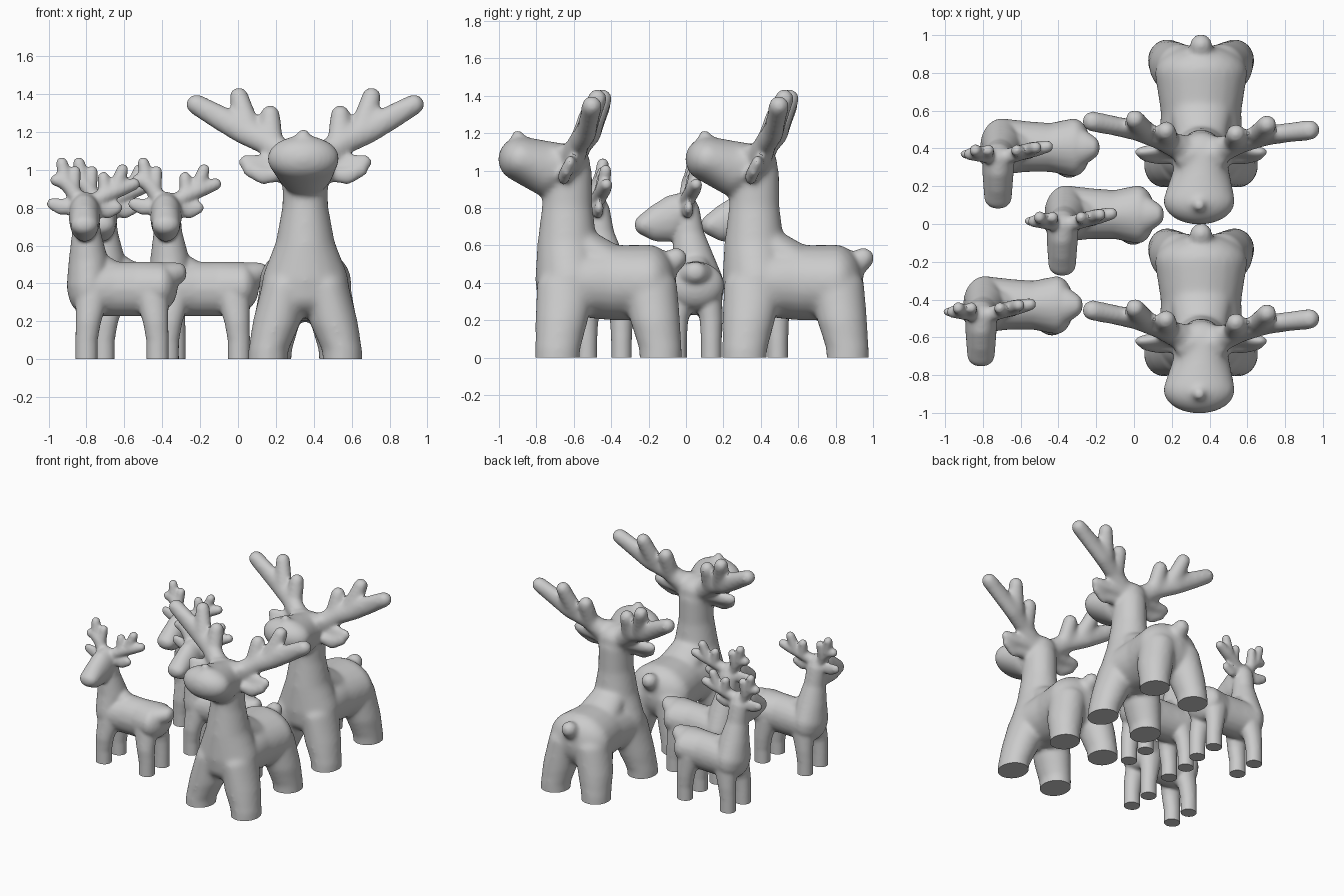
import bpy
import bmesh
from mathutils import Vector

default_cube = bpy.data.objects.get("Cube")
if default_cube:
    bpy.data.objects.remove(default_cube, do_unlink=True)

# One plain colour for the whole herd
clay = bpy.data.materials.new("plain_grey")
clay.use_nodes = True
GREY = (0.6, 0.6, 0.6, 1.0)
clay.diffuse_color = GREY
clay.node_tree.nodes["Principled BSDF"].inputs["Base Color"].default_value = GREY
clay.node_tree.nodes["Principled BSDF"].inputs["Roughness"].default_value = 0.7

# Unit sphere that is swept along every limb
ball = bmesh.new()
bmesh.ops.create_icosphere(ball, subdivisions=3, radius=1.0)
ball.verts.index_update()
BALL_VERTS = [v.co.copy() for v in ball.verts]
BALL_FACES = [[v.index for v in f.verts] for f in ball.faces]
ball.free()


class Sculpt:
    """Collects overlapping ellipsoids, then fuses them into one smooth skin."""

    def __init__(self):
        self.verts, self.faces = [], []

    def ellipsoid(self, centre, radii):
        start = len(self.verts)
        self.verts += [(centre[0] + v.x * radii[0],
                        centre[1] + v.y * radii[1],
                        centre[2] + v.z * radii[2]) for v in BALL_VERTS]
        self.faces += [[start + i for i in f] for f in BALL_FACES]

    def limb(self, *stations, mirror=False, skew=0.0, steps=10):
        """Each station is x, y, z and one radius, or x, y, z and three radii."""
        full = [tuple(s) + (s[3], s[3]) if len(s) == 4 else s for s in stations]
        for side in ((1, -1) if mirror else (1,)):
            for a, b in zip(full, full[1:]):
                for i in range(steps + 1):
                    t = i / steps
                    x, y, z, *radii = [p + (q - p) * t for p, q in zip(a, b)]
                    self.ellipsoid((x * side, y + skew * x * side, z), radii)

    def fuse(self, name, voxel, smoothing):
        raw = bpy.data.meshes.new(name + "_raw")
        raw.from_pydata(self.verts, [], self.faces)
        obj = bpy.data.objects.new(name, raw)
        bpy.context.collection.objects.link(obj)
        remesh = obj.modifiers.new("fuse", 'REMESH')
        remesh.mode = 'VOXEL'
        remesh.voxel_size = voxel
        relax = obj.modifiers.new("relax", 'SMOOTH')
        relax.factor = 0.5
        relax.iterations = smoothing
        graph = bpy.context.evaluated_depsgraph_get()
        skin = bpy.data.meshes.new_from_object(obj.evaluated_get(graph))
        obj.modifiers.clear()
        # Slice the feet flat at the ground
        bm = bmesh.new()
        bm.from_mesh(skin)
        cut = bmesh.ops.bisect_plane(
            bm, geom=bm.verts[:] + bm.edges[:] + bm.faces[:], dist=1e-5,
            plane_co=Vector((0, 0, 0)), plane_no=Vector((0, 0, 1)), clear_inner=True)
        rim = [e for e in cut["geom_cut"]
               if isinstance(e, bmesh.types.BMEdge) and e.is_boundary]
        bmesh.ops.holes_fill(bm, edges=rim, sides=0)
        bmesh.ops.recalc_face_normals(bm, faces=bm.faces)
        bm.to_mesh(skin)
        bm.free()
        obj.data = skin
        bpy.data.meshes.remove(raw)
        skin.materials.clear()
        skin.materials.append(clay)
        bpy.ops.object.select_all(action='DESELECT')
        obj.select_set(True)
        bpy.context.view_layer.objects.active = obj
        bpy.ops.object.shade_smooth_by_angle()
        return obj


def place_copies(first, places):
    """Move the first animal into place and add linked copies."""
    for i, (name, location) in enumerate(places):
        obj = first if i == 0 else first.copy()
        if i:
            bpy.context.collection.objects.link(obj)
        obj.name = name
        obj.location = location


def large_deer():
    s = Sculpt()
    # Neck and chest
    s.limb((0, -.63, .98, .12, .13, .1), (0, -.635, .8, .122, .137, .1),
           (0, -.635, .6, .16, .162, .1), (0, -.62, .42, .228, .187, .15),
           (0, -.63, .34, .24, .168, .12))
    # Withers easing the neck into the back
    s.limb((0, -.53, .58, .14, .1, .1), (0, -.42, .52, .16, .12, .09))
    # Barrel and rump
    s.limb((0, -.6, .4, .225, .15, .18), (0, -.4, .4, .215, .15, .202),
           (0, -.2, .4, .247, .15, .205))
    # Legs
    s.limb((.11, -.64, .38, .12, .16, .1), (.15, -.665, .2, .128, .142, .06),
           (.195, -.685, .05, .106, .122, .05), (.2, -.69, -.08, .106, .118, .05),
           mirror=True)
    s.limb((.11, -.19, .38, .13, .145, .1), (.15, -.165, .2, .125, .135, .06),
           (.175, -.137, .05, .106, .115, .05), (.18, -.133, -.08, .106, .113, .05),
           mirror=True)
    # Tail
    s.limb((0, -.13, .47, .075), (0, -.052, .53, .06))
    # Head, broad muzzle and nose button
    s.limb((0, -.63, 1.04, .13, .12, .1), (0, -.75, 1.01, .155, .12, .15),
           (-.01, -.88, 1.06, .192, .125, .122))
    s.limb((-.01, -.9, 1.15, .035), (-.01, -.9, 1.185, .036))
    # Brow ridges
    s.limb((.05, -.63, 1.11, .04), (.1, -.66, 1.1, .04), mirror=True)
    # Ears, folded into an upper back edge and a lower front edge
    s.limb((.11, -.6, 1.02, .05, .04, .04), (.24, -.61, 1.035, .06, .035, .045),
           (.318, -.62, 1.04, .036, .032, .042), mirror=True)
    s.limb((.11, -.64, .98, .05, .04, .04), (.22, -.655, .965, .05, .033, .045),
           (.29, -.64, 1.0, .045, .032, .042), mirror=True)
    # Antler beams and tines
    s.limb((.08, -.61, 1.06, .075), (.2, -.565, 1.145, .07, .055, .07),
           (.33, -.52, 1.205, .07, .055, .07), (.45, -.5, 1.275, .067, .052, .067),
           (.575, -.48, 1.345, .056), mirror=True, skew=-.04)
    s.limb((.3, -.52, 1.22, .065, .055, .065), (.35, -.46, 1.385, .053),
           mirror=True, skew=-.04)
    s.limb((.18, -.56, 1.15, .065, .055, .065), (.185, -.515, 1.29, .054),
           mirror=True, skew=-.04)
    return s.fuse("large_deer", .013, 20)


def small_deer():
    s = Sculpt()
    # Neck running down into the chest
    s.limb((0, -.48, .78, .075), (.01, -.465, .66, .078, .083, .06),
           (.02, -.44, .52, .105, .115, .08), (.02, -.425, .39, .115, .15, .13))
    # Withers easing the neck into the back
    s.limb((.08, -.43, .48, .08), (.16, -.43, .43, .08))
    # Barrel and hips
    s.limb((.02, -.425, .37, .11, .15, .14), (.15, -.425, .37, .12, .135, .145),
           (.28, -.43, .37, .1, .13, .145), (.4, -.43, .385, .092, .155, .13))
    # Tail
    s.limb((.4, -.43, .43, .09, .12, .08), (.46, -.43, .445, .06, .085, .068),
           (.498, -.43, .455, .042, .06, .055))
    # Legs, front pair then rear pair
    for x, lean in ((.01, .03), (.385, -.03)):
        for top, foot in ((-.36, -.345), (-.5, -.53)):
            s.limb((x + lean, top, .34, .09, .075, .08), (x + lean / 3, foot, .2, .068, .062, .05),
                   (x, foot, .1, .06, .057, .05), (x, foot, -.06, .06, .057, .05))
    # Head and tapered snout
    s.limb((0, -.49, .785, .083, .075, .1), (0, -.56, .745, .083, .075, .125),
           (0, -.64, .72, .078, .065, .1), (0, -.7, .71, .073, .056, .058))
    # Ears, one held a little higher
    for side, lift in ((1, -.005), (-1, .015)):
        s.limb((.06 * side, -.48, .8, .035), (.12 * side, -.47, .79 + lift, .046, .028, .045),
               (.17 * side, -.465, .805 + lift, .032, .025, .034))
    # Left antler beam with tines
    s.limb((.04, -.48, .83, .042), (.13, -.455, .875, .042), (.19, -.44, .9, .042),
           (.262, -.425, .925, .033))
    s.limb((.16, -.445, .89, .04), (.2, -.43, 1.0, .033))
    s.limb((.11, -.455, .88, .038), (.1, -.445, .96, .032))
    # Right antler beam with tines
    s.limb((-.03, -.48, .83, .042), (-.07, -.47, .9, .042),
           (-.11, -.465, .94, .04), (-.15, -.465, .945, .033))
    s.limb((-.1, -.46, .94, .038), (-.12, -.445, 1.035, .033))
    s.limb((-.06, -.465, .9, .038), (-.05, -.445, .99, .032))
    return s.fuse("small_deer", .009, 16)


place_copies(large_deer(), [("large_deer_front", (.355, 0, 0)),
                            ("large_deer_back", (.355, 1, 0))])
place_copies(small_deer(), [("small_deer_front", (-.81, 0, 0)),
                            ("small_deer_middle", (-.38, .48, 0)),
                            ("small_deer_back", (-.72, .835, 0))])
